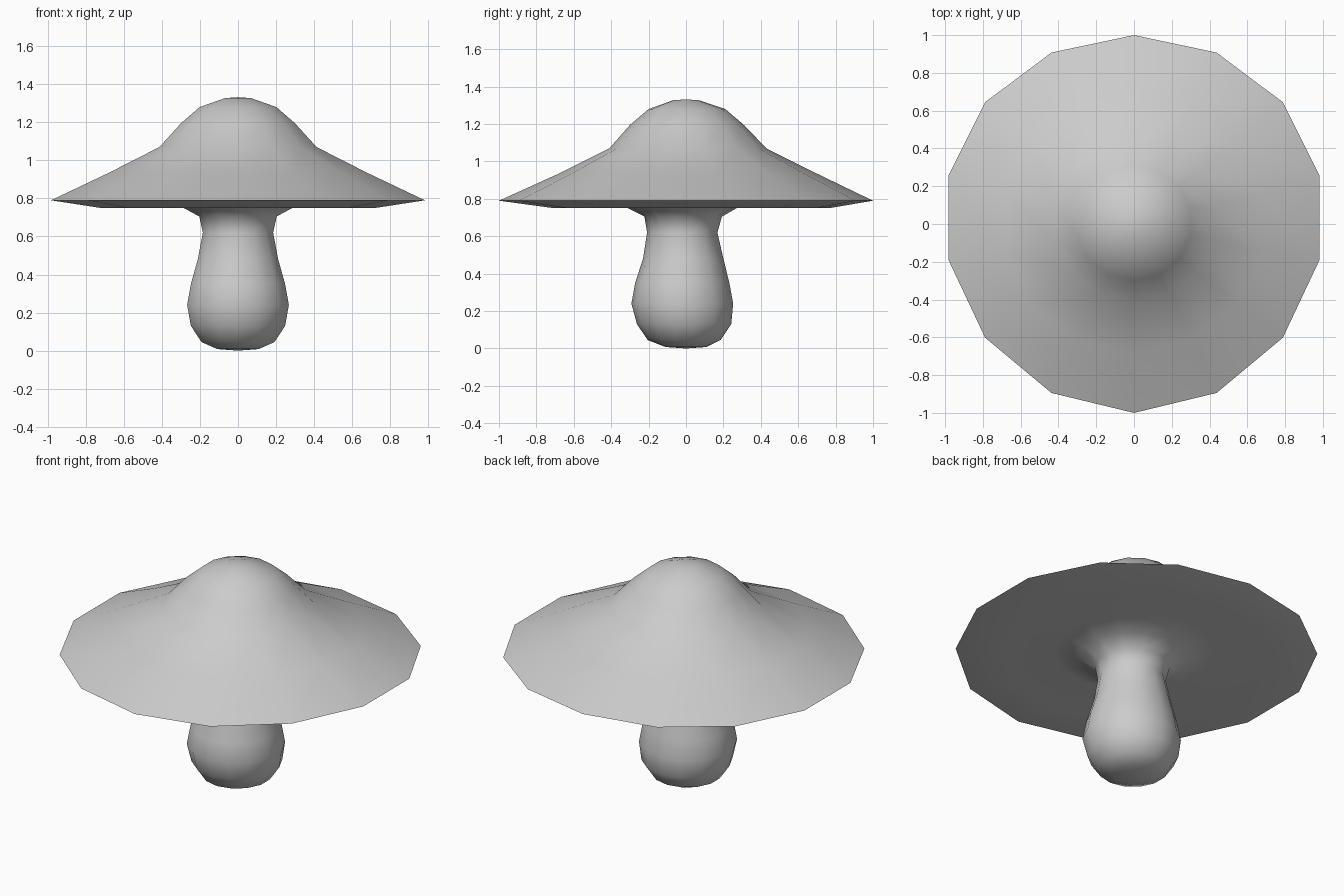
import bpy, bmesh
from math import sin, cos, pi

if "Cube" in bpy.data.objects:
    bpy.data.objects.remove(bpy.data.objects["Cube"])

SIDES = 14

# profile rings: radius, height, y offset
STEM = [(0.11, 0.008, 0.0), (0.195, 0.045, -0.01), (0.252, 0.13, -0.01),
        (0.272, 0.24, -0.02), (0.252, 0.35, -0.02), (0.215, 0.48, -0.015),
        (0.188, 0.62, -0.02), (0.207, 0.705, -0.015), (0.30, 0.755, -0.02)]
CAP = [(0.44, 0.80, 0.0), (0.735, 0.75, 0.03), (1.0, 0.79, 0.0),
       (0.69, 0.935, 0.01), (0.42, 1.07, 0.01), (0.305, 1.195, 0.005),
       (0.205, 1.28, 0.005), (0.07, 1.327, 0.0)]


def ring(bm, r, z, oy):
    verts = []
    for i in range(SIDES):
        a = pi / 2 + 2 * pi * i / SIDES
        bulge = 0.035 * r * cos(a) ** 2 if r > 0.9 else 0  # uneven brim
        verts.append(bm.verts.new((1.008 * r * cos(a), r * sin(a) + bulge + oy, z)))
    return verts


def fan(bm, verts, z):
    tip = bm.verts.new((0, 0, z))
    for i in range(SIDES):
        bm.faces.new((verts[i], verts[(i + 1) % SIDES], tip))


# one continuous skin: stem, flare, hollow underside, brim and domed top
bm = bmesh.new()
rings = [ring(bm, *p) for p in STEM + CAP]
for a, b in zip(rings, rings[1:]):
    for i in range(SIDES):
        j = (i + 1) % SIDES
        bm.faces.new((a[i], a[j], b[j], b[i]))
fan(bm, rings[0], 0.0)
fan(bm, rings[-1], 1.332)
bmesh.ops.recalc_face_normals(bm, faces=bm.faces)
for f in bm.faces:
    f.smooth = True

mesh = bpy.data.meshes.new("mushroom")
bm.to_mesh(mesh)
bm.free()
mushroom = bpy.data.objects.new("mushroom", mesh)
bpy.context.collection.objects.link(mushroom)

# keep the thin brim edge crisp
bpy.context.view_layer.objects.active = mushroom
mushroom.select_set(True)
bpy.ops.object.shade_smooth_by_angle(angle=pi / 2)
